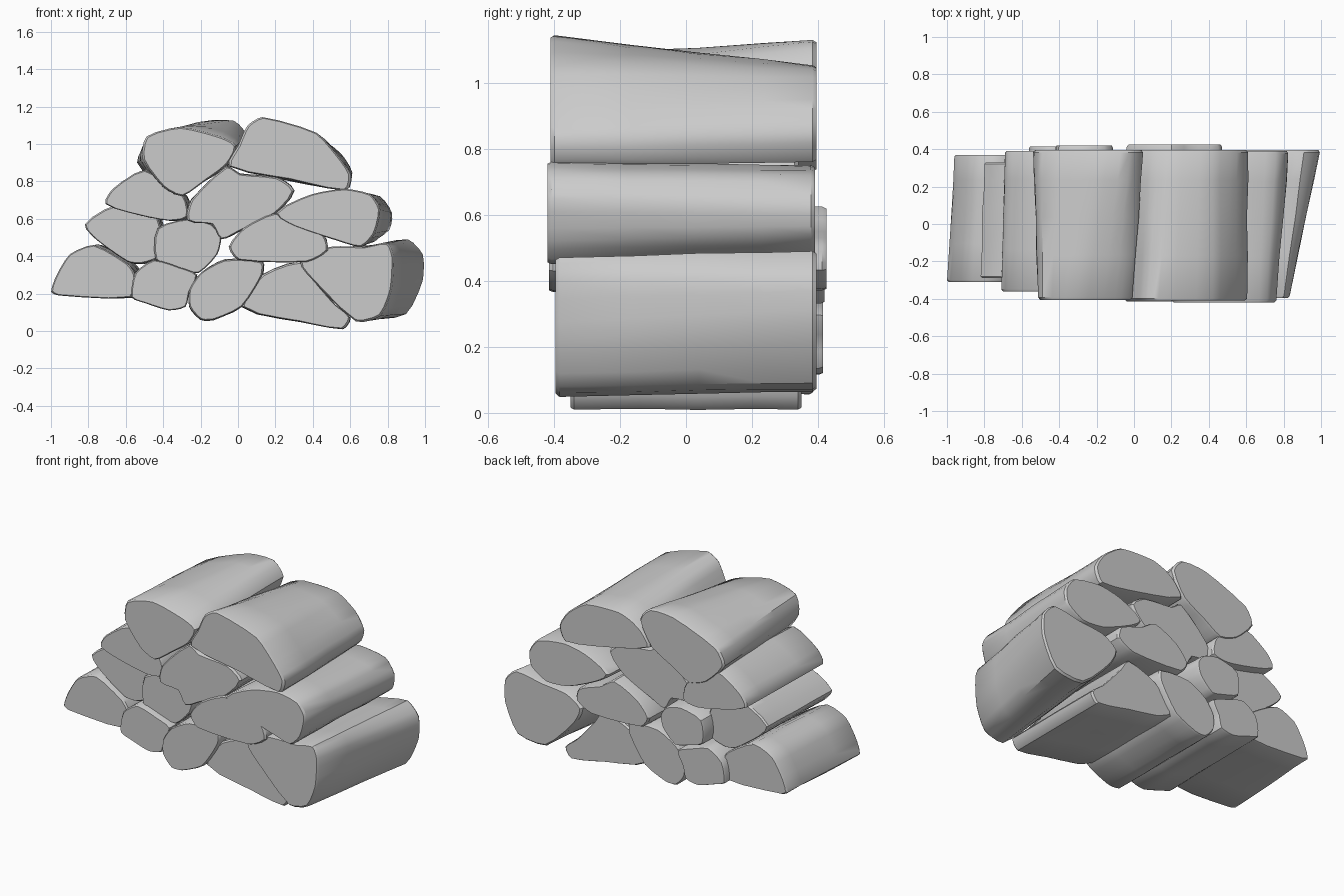
import bpy, bmesh, math, random
from mathutils import Vector

if "Cube" in bpy.data.objects:
    bpy.data.objects.remove(bpy.data.objects["Cube"])

random.seed(4)
SUB = 3  # curve samples per outline segment


def outline(pts):
    """Softly rounded closed curve through the (x, z) points."""
    p = [Vector(q) for q in pts]
    n, out = len(p), []
    for i in range(n):
        a, b, c, d = p[i - 1], p[i], p[(i + 1) % n], p[(i + 2) % n]
        seg = (c - b).length
        m0 = (c - a).normalized() * seg * 0.6
        m1 = (d - b).normalized() * seg * 0.6
        for k in range(SUB):
            t = k / SUB
            h = t * t * (3 - 2 * t)
            out.append(b * (1 - h) + c * h + m0 * (t * (1 - t) ** 2)
                       - m1 * (t * t * (1 - t)))
    return out


def log(name, pts, y0, y1, back=None, shift=(0, 0), scale=1.0):
    """Loft a log from its front outline to its back outline."""
    front = outline(pts)
    cen = sum(front, Vector((0, 0))) / len(front)
    if back:
        rear = outline(back)
    else:
        rear = [cen + (q - cen) * scale + Vector(shift) for q in front]
    n = len(front)
    bm = bmesh.new()
    rings = []
    for t, s in ((0, .96), (.015, 1), (.3, 1), (.55, 1), (.8, 1), (.985, 1), (1, .96)):
        mid = 0.2 < t < 0.9
        wob = [random.uniform(-.007, .007) if mid else 0 for _ in range(n)]
        wob = [(wob[i - 1] + wob[i] + wob[(i + 1) % n]) / 3 for i in range(n)]
        ring = []
        c = cen.lerp(sum(rear, Vector((0, 0))) / n, t)
        for i in range(n):
            q = front[i].lerp(rear[i], t)
            d = q - c
            q = c + d * s + d.normalized() * wob[i]
            ring.append(bm.verts.new((q.x, y0 + (y1 - y0) * t, max(q.y, 0))))
        rings.append(ring)
    for a, b in zip(rings, rings[1:]):
        for i in range(n):
            j = (i + 1) % n
            bm.faces.new((a[i], a[j], b[j], b[i]))
    bm.faces.new(rings[0])
    bm.faces.new(rings[-1][::-1])
    bmesh.ops.recalc_face_normals(bm, faces=bm.faces)
    me = bpy.data.meshes.new(name)
    bm.to_mesh(me)
    bm.free()
    ob = bpy.data.objects.new(name, me)
    bpy.context.collection.objects.link(ob)
    bpy.context.view_layer.objects.active = ob
    ob.select_set(True)
    bpy.ops.object.shade_smooth_by_angle(angle=math.radians(35))
    ob.select_set(False)


# Left-hand logs, bottom to top
log("log_left_bottom", [(-1, .21), (-.97, .30), (-.90, .41), (-.77, .46), (-.59, .36),
    (-.55, .30), (-.57, .18), (-.96, .19)], -.31, .37, shift=(.04, 0))
log("log_left_lower", [(-.82, .57), (-.66, .67), (-.43, .61), (-.42, .40), (-.52, .36),
    (-.59, .37), (-.76, .49)], -.29, .33, shift=(.02, 0))
log("log_left_upper", [(-.71, .68), (-.67, .76), (-.50, .86), (-.29, .72), (-.27, .61),
    (-.37, .59), (-.53, .62)], -.36, .39, shift=(.02, 0))

# Two top logs
log("log_top_left", [(-.51, .92), (-.49, 1.04), (-.31, 1.09), (-.10, 1.04), (-.01, .99),
    (-.06, .89), (-.18, .80), (-.30, .72), (-.40, .77)], -.405, .395,
    back=[(-.54, .90), (-.49, 1.00), (-.19, 1.12), (-.02, 1.125), (.05, 1.04),
          (-.03, .89), (-.18, .80), (-.30, .73), (-.42, .77)])
log("log_top_right", [(0, .99), (.05, 1.10), (.13, 1.145), (.42, 1.06), (.54, .93),
    (.605, .83), (.58, .75), (.28, .81), (-.05, .88)], -.41, .395,
    back=[(.03, .97), (.10, 1.02), (.19, 1.05), (.42, 1.04), (.55, .95),
          (.61, .85), (.57, .76), (.28, .80), (-.02, .88)])

# Core logs
log("log_centre", [(-.06, .88), (.01, .84), (.21, .82), (.30, .75), (.20, .63),
    (0, .53), (-.09, .49), (-.14, .57), (-.27, .59), (-.25, .70)], -.40, .34)
log("log_core_left", [(-.43, .55), (-.26, .60), (-.14, .57), (-.09, .50), (-.11, .41),
    (-.21, .31), (-.31, .33), (-.44, .38)], -.32, .42, scale=.85)
log("log_core_right", [(-.05, .45), (.03, .55), (.20, .63), (.30, .57), (.46, .51),
    (.48, .43), (.37, .37), (0, .38)], -.415, .425, scale=.96)

# Right-hand logs
log("log_right_upper", [(.20, .63), (.39, .73), (.57, .76), (.71, .73), (.76, .65),
    (.73, .52), (.66, .45), (.54, .48), (.30, .56)], -.42, .39,
    back=[(.27, .63), (.42, .72), (.57, .75), (.76, .72), (.825, .63),
          (.81, .54), (.70, .47), (.55, .48), (.36, .56)])
log("log_right_bottom", [(.33, .37), (.49, .45), (.68, .45), (.80, .47), (.83, .40),
    (.82, .22), (.76, .08), (.63, .05), (.39, .28)], -.395, .395,
    back=[(.45, .37), (.55, .44), (.72, .46), (.91, .49), (.99, .41),
          (.99, .27), (.90, .09), (.70, .07), (.50, .26)])

# Bottom row
log("log_bottom_right", [(.13, .30), (.33, .37), (.39, .29), (.52, .14), (.60, .07),
    (.56, .01), (.33, .05), (.02, .13)], -.35, .35)
log("log_bottom_centre", [(-.26, .22), (-.20, .31), (-.07, .38), (.13, .37), (.13, .30),
    (.02, .13), (-.13, .06), (-.20, .06), (-.26, .13)], -.38, .385)
log("log_bottom_left", [(-.57, .18), (-.55, .31), (-.45, .38), (-.31, .34), (-.22, .30),
    (-.26, .21), (-.28, .13), (-.37, .11), (-.50, .15)], -.36, .415, scale=.95)
